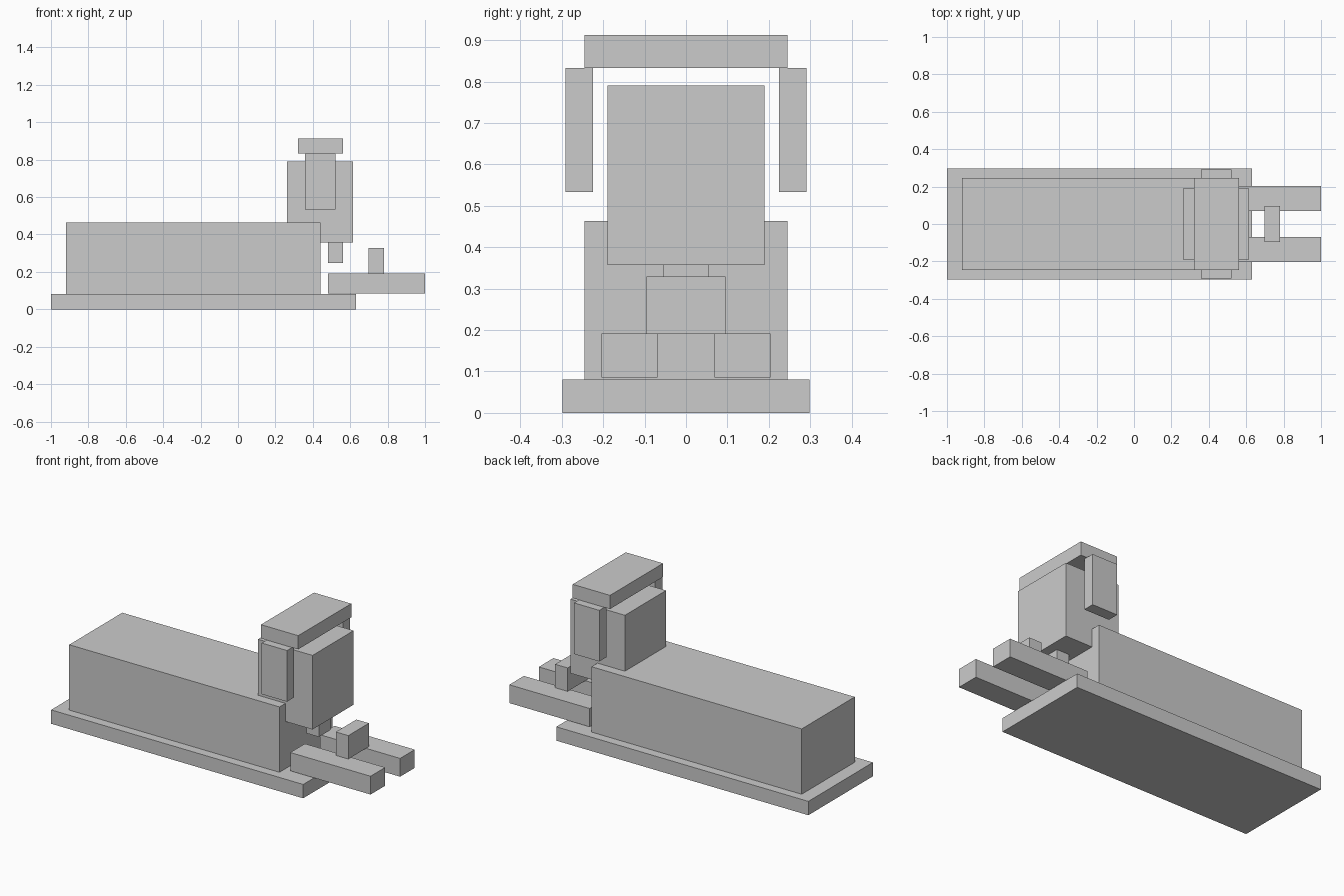
import bpy, bmesh
from mathutils import Vector

if "Cube" in bpy.data.objects:
    bpy.data.objects.remove(bpy.data.objects["Cube"])


def box(name, x, y, z):
    """Axis-aligned box from (min, max) pairs."""
    bm = bmesh.new()
    bmesh.ops.create_cube(bm, size=1)
    lo, hi = (Vector(c) for c in zip(x, y, z))
    bmesh.ops.scale(bm, vec=hi - lo, verts=bm.verts)
    bmesh.ops.translate(bm, vec=(lo + hi) / 2, verts=bm.verts)
    mesh = bpy.data.meshes.new(name)
    bm.to_mesh(mesh)
    bm.free()
    obj = bpy.data.objects.new(name, mesh)
    bpy.context.collection.objects.link(obj)
    return obj


def centred(name, x, half_y, z):
    return box(name, x, (-half_y, half_y), z)


def pair(name, x, y, z):
    box(name + "_left", x, y, z)
    box(name + "_right", x, (-y[1], -y[0]), z)


# base plate and long main block
centred("base_plate", (-1.0, 0.63), 0.298, (0.0, 0.081))
centred("main_block", (-0.92, 0.44), 0.245, (0.081, 0.463))

# upright block with short stem below
centred("upright_block", (0.262, 0.615), 0.19, (0.357, 0.79))
centred("stem", (0.481, 0.561), 0.054, (0.247, 0.357))

# top cap with side panels hanging from it
centred("top_cap", (0.32, 0.561), 0.245, (0.832, 0.912))
pair("side_panel", (0.357, 0.521), (0.225, 0.291), (0.533, 0.832))

# forward bars and the block bridging them
pair("forward_bar", (0.481, 1.0), (0.069, 0.204), (0.085, 0.192))
centred("bridge_block", (0.699, 0.78), 0.095, (0.192, 0.329))
